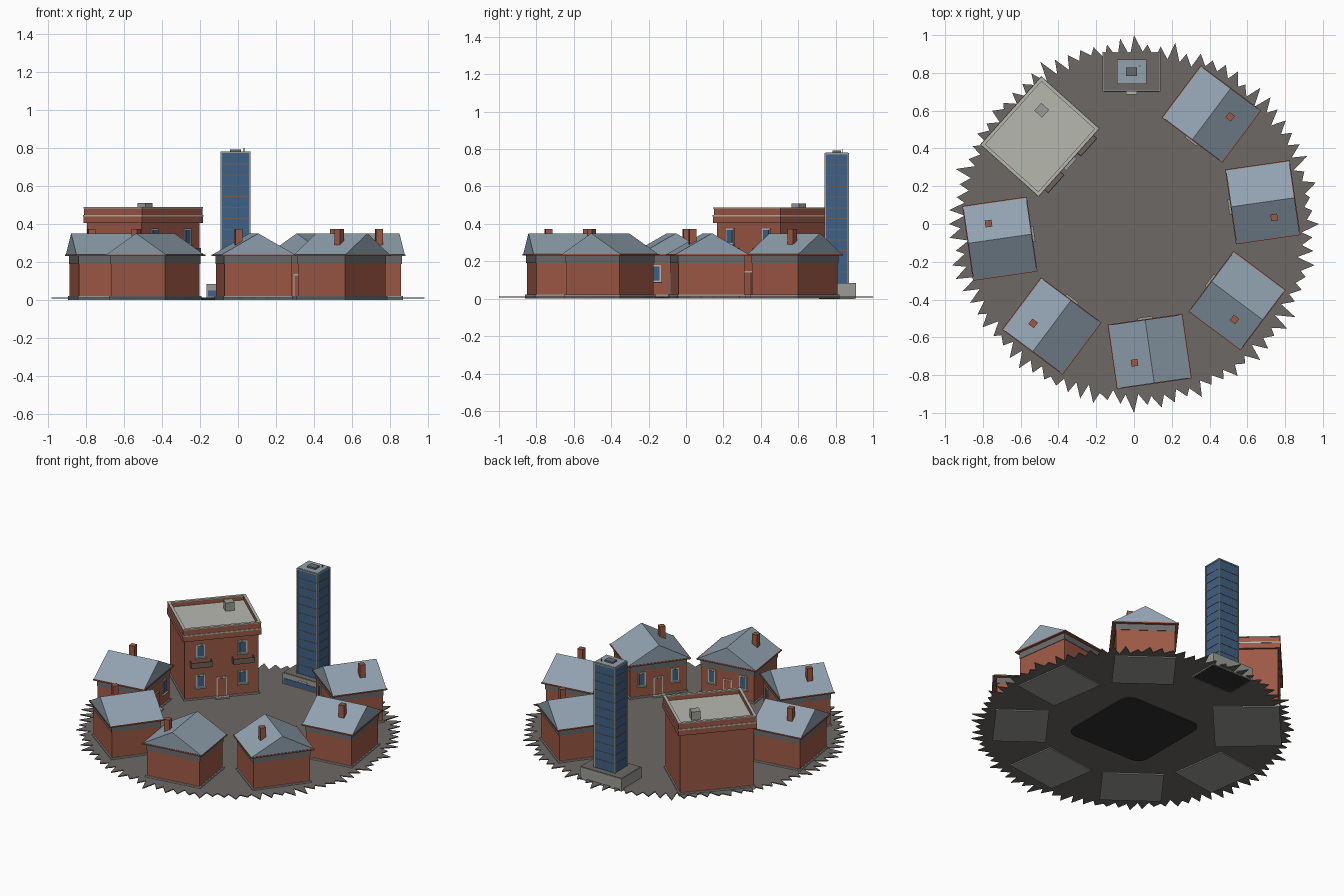
import bpy, bmesh, math, random
from mathutils import Matrix, Vector

if "Cube" in bpy.data.objects:
    bpy.data.objects.remove(bpy.data.objects["Cube"])

random.seed(4)


def material(name, r, g, b):
    m = bpy.data.materials.new(name)
    m.diffuse_color = (r, g, b, 1)
    m.use_nodes = True
    m.node_tree.nodes["Principled BSDF"].inputs["Base Color"].default_value = m.diffuse_color
    return m


BRICK = material("brick", .34, .10, .06)
SLATE = material("slate roof", .28, .36, .43)
CONCRETE = material("concrete", .33, .33, .31)
FRIEZE = material("dark grey stone", .14, .145, .14)
GLASS = material("blue glass", .05, .12, .24)
PALE = material("pale trim", .47, .48, .43)
ASPHALT = material("asphalt", .15, .138, .13)
BRONZE = material("bronze metal", .16, .12, .10)
BLACK = material("underside black", .03, .03, .028)


def finish(name, bm, mat, frame=None):
    bmesh.ops.recalc_face_normals(bm, faces=bm.faces)
    me = bpy.data.meshes.new(name)
    bm.to_mesh(me)
    bm.free()
    me.materials.append(mat)
    ob = bpy.data.objects.new(name, me)
    if frame:
        ob.matrix_world = frame
    bpy.context.collection.objects.link(ob)
    return ob


def box(name, mat, frame, x, y, z, sx, sy, z2):
    """Box centred on x, y, reaching from z to z2."""
    bm = bmesh.new()
    m = Matrix.Translation((x, y, (z + z2) / 2)) @ Matrix.Diagonal((sx, sy, z2 - z, 1))
    bmesh.ops.create_cube(bm, size=1, matrix=m)
    return finish(name, bm, mat, frame)


def prism(name, mat, points, axis, depth, frame=None):
    """Extrude an outline along an axis vector by depth."""
    bm = bmesh.new()
    f = bm.faces.new([bm.verts.new(p) for p in points])
    ext = bmesh.ops.extrude_face_region(bm, geom=[f])
    vs = [v for v in ext["geom"] if isinstance(v, bmesh.types.BMVert)]
    bmesh.ops.translate(bm, verts=vs, vec=Vector(axis) * depth)
    return finish(name, bm, mat, frame)


def place(x, y, deg):
    return Matrix.Translation((x, y, 0)) @ Matrix.Rotation(math.radians(deg), 4, 'Z')


def window(prefix, frame, x, y, z, w, h):
    """Window on a wall whose outside faces local -x."""
    box(prefix + "_window_frame", PALE, frame, x, y, z, .008, w, z + h)
    box(prefix + "_window_glass", GLASS, frame, x - .003, y, z + .008, .008, w - .016, z + h - .008)
    box(prefix + "_window_sill", PALE, frame, x - .005, y, z - .006, .016, w + .012, z)


def door(prefix, frame, x, z, w, h):
    box(prefix + "_door_frame", PALE, frame, x, 0, z, .008, w, z + h)
    box(prefix + "_door_leaf", BRICK, frame, x - .003, 0, z, .008, w - .016, z + h - .008)
    box(prefix + "_door_step", CONCRETE, frame, x - .015, 0, .008, .03, w + .02, z)


# Ground sheet with a ragged edge
outline = []
teeth = 84
for i in range(teeth):
    a = -2 * math.pi * i / teeth
    low, high = random.uniform(.88, .92), random.uniform(.94, .99)
    if i in (0, 21, 42, 63):
        high = 1.0 if i in (21, 63) else .98
    for da, r in ((0, high), (.05, low)):
        outline.append((r * math.cos(a - da), r * math.sin(a - da), .007))
prism("ground", ASPHALT, outline, (0, 0, 1), .006)

# Dark rounded square beneath the middle
sq = []
for k in range(4):
    for s in range(5):
        a = math.radians(90 * k + 22.5 * s)
        c = math.radians(90 * k + 45)
        sq.append((.31 * math.cos(c) + .07 * math.cos(a), .31 * math.sin(c) + .07 * math.sin(a), .001))
prism("ground_core", BLACK, sq, (0, 0, 1), .006)

# Six brick houses, fronts facing the middle
houses = [(.41, .582, 53.2), (.682, .115, 8.2), (.546, -.406, -36.8),
          (.083, -.675, -81.8), (-.435, -.54, -126.8), (-.71, -.078, -171.8)]
for n, (hx, hy, deg) in enumerate(houses, 1):
    p = f"house_{n}"
    F = place(hx, hy, deg)
    box(p + "_foundation", CONCRETE, F, 0, 0, 0, .32, .37, .022)
    box(p + "_walls", BRICK, F, 0, 0, .022, .305, .355, .192)
    box(p + "_frieze", FRIEZE, F, 0, 0, .19, .311, .361, .233)
    box(p + "_eaves", BRICK, F, 0, 0, .231, .345, .40, .239)
    prism(p + "_roof", SLATE, [(-.169, -.196, .238), (-.169, .196, .238), (-.169, 0, .35)],
          (1, 0, 0), .338, F)
    box(p + "_chimney", BRICK, F, .048, -.088, .25, .036, .036, .373)
    door(p, F, -.154, .022, .06, .115)
    for y in (-.105, .105):
        window(p, F, -.154, y, .09, .05, .09)

# Flat-roofed brick apartment block
F = place(-.498, .463, 138.2)
box("block_foundation", CONCRETE, F, 0, 0, 0, .40, .47, .022)
box("block_walls", BRICK, F, 0, 0, .022, .385, .455, .45)
box("block_cornice", BRICK, F, 0, 0, .405, .412, .483, .44)
box("block_cornice_trim", PALE, F, 0, 0, .44, .416, .487, .448)
box("block_roof", PALE, F, 0, 0, .448, .39, .46, .456)
for s in (-1, 1):
    box("block_parapet_end", BRICK, F, s * .197, 0, .448, .014, .478, .482)
    box("block_parapet_side", BRICK, F, 0, s * .232, .448, .408, .014, .482)
    box("block_coping_end", PALE, F, s * .197, 0, .482, .018, .484, .488)
    box("block_coping_side", PALE, F, 0, s * .232, .482, .412, .018, .488)
box("block_roof_box", CONCRETE, F, .086, -.11, .456, .055, .055, .51)
door("block", F, -.194, .022, .065, .125)
for y in (-.13, .13):
    window("block", F, -.194, y, .09, .055, .085)
    window("block", F, -.194, y, .29, .055, .085)
    box("balcony_floor", BRONZE, F, -.212, y, .235, .04, .13, .243)
    box("balcony_front", BRONZE, F, -.231, y, .243, .004, .13, .272)
    for s in (-1, 1):
        box("balcony_side", BRONZE, F, -.212, y + s * .063, .243, .04, .004, .272)

# Glass tower on a podium
F = place(-.013, .806, 0)
W, D, Z0, Z1 = .148, .124, .085, .772
box("podium", CONCRETE, F, 0, 0, 0, .306, .208, .083)
box("podium_top", ASPHALT, F, 0, 0, .08, .298, .20, .085)
box("podium_underside", BLACK, F, 0, 0, -.0, .29, .19, .006).location.z = -.001
box("podium_front_glass", GLASS, F, 0, -.104, .018, .29, .006, .05)
box("podium_canopy", PALE, F, 0, -.112, .056, .06, .016, .062)
box("tower_glass", GLASS, F, 0, 0, Z0, W, D, Z1)
for i in range(1, 12):
    z = Z0 + (Z1 - Z0) * i / 12
    box("tower_floor_line", BRONZE, F, 0, 0, z - .0025, W + .004, D + .004, z + .0025)
for sx in (-1, 1):
    for sy in (-1, 1):
        box("tower_corner_fin", CONCRETE, F, sx * W / 2, sy * D / 2, Z0, .008, .008, Z1)
box("tower_crown", CONCRETE, F, 0, 0, Z1, W + .008, D + .008, .78)
box("tower_roof", SLATE, F, 0, 0, .775, W - .006, D - .006, .782)
box("tower_roof_plant", FRIEZE, F, 0, 0, .78, .06, .045, .792)
box("tower_mast", BRONZE, F, .045, .03, .78, .004, .004, .80)
